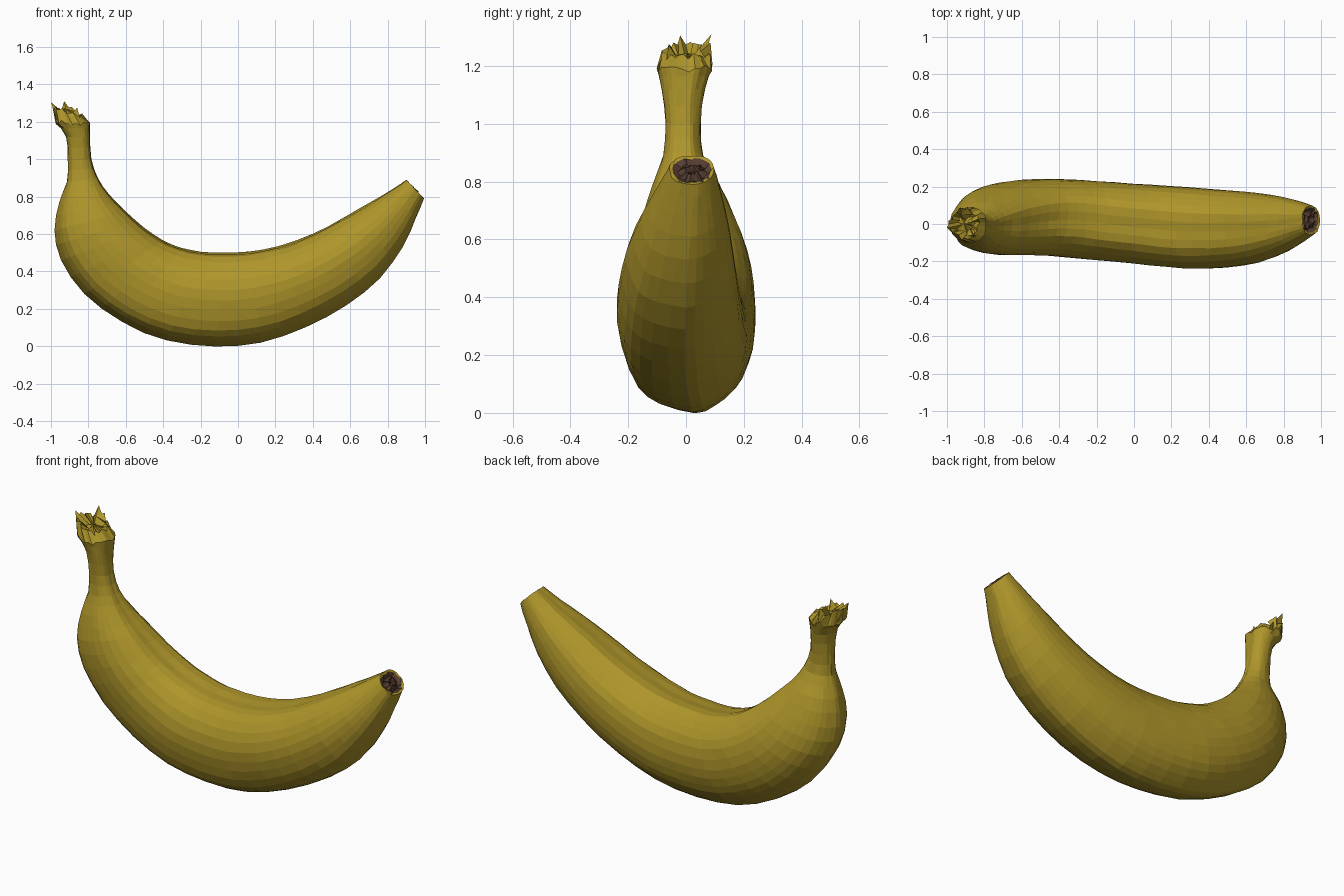
import bpy, bmesh, random
from mathutils import Vector

if "Cube" in bpy.data.objects:
    bpy.data.objects.remove(bpy.data.objects["Cube"])

random.seed(4)


def material(name, rgb):
    m = bpy.data.materials.new(name)
    m.diffuse_color = (*rgb, 1)
    m.use_nodes = True
    m.node_tree.nodes["Principled BSDF"].inputs["Base Color"].default_value = m.diffuse_color
    return m


YELLOW = material("banana yellow", (0.42, 0.30, 0.023))
BROWN = material("dry brown", (0.10, 0.052, 0.033))


def refine(pts, closed):
    """Insert a Catmull-Rom midpoint between neighbouring points."""
    n, out = len(pts), []
    get = lambda i: pts[i % n] if closed else pts[max(0, min(n - 1, i))]
    for i in range(n if closed else n - 1):
        out.append(pts[i])
        out.append(tuple((9 * (b + c) - a - d) / 16 for a, b, c, d in
                         zip(get(i - 1), get(i), get(i + 1), get(i + 2))))
    return out if closed else out + [pts[-1]]


# Cross-section: (sideways -1..1, 0 at outer curve .. 1 at inner curve)
section = refine([(.1, 0), (-.45, .06), (-.78, .17), (-.96, .38), (-1, .6),
                  (-.84, .81), (-.5, .96), (-.08, .985), (.38, 1), (.72, .88),
                  (.94, .72), (1, .5), (.92, .31), (.73, .16), (.42, .05)], True)

# Stations from stem to tip: outer x, outer z, inner x, inner z, centre y, half width
stations = refine([
    (-.975, 1.20, -.79, 1.195, -.005, .095),
    (-.92, 1.12, -.792, 1.12, -.01, .075),
    (-.91, 1.0, -.785, 1.0, -.01, .06),
    (-.915, .88, -.75, .9, -.01, .07),
    (-.955, .77, -.69, .81, 0, .115),
    (-.98, .62, -.6, .72, .01, .16),
    (-.945, .46, -.5, .63, .025, .19),
    (-.82, .28, -.4, .565, .035, .2),
    (-.62, .13, -.3, .525, .035, .205),
    (-.38, .03, -.2, .505, .025, .21),
    (-.12, 0, -.08, .5, .01, .212),
    (.12, .02, .06, .505, -.005, .215),
    (.36, .1, .22, .535, -.02, .217),
    (.58, .22, .4, .6, -.025, .207),
    (.76, .365, .57, .69, -.02, .185),
    (.88, .53, .71, .77, -.005, .15),
    (.95, .68, .82, .835, .01, .11),
    (.995, .79, .9, .89, .02, .078)], False)


def ring_points(st, jitter=0.0):
    xo, zo, xi, zi, yc, hw = st
    return [Vector((xo + (xi - xo) * v, yc + hw * u, zo + (zi - zo) * v)) +
            Vector([random.uniform(-jitter, jitter) for _ in range(3)])
            for u, v in section]


def loft(name, rings, mats, cap_start=None, cap_end=None, brown_from=None):
    """Skin rings; optional cap centre points; brown after a given ring."""
    bm = bmesh.new()
    rows = [[bm.verts.new(p) for p in r] for r in rings]
    n = len(rows[0])
    for k, (a, b) in enumerate(zip(rows, rows[1:])):
        for i in range(n):
            f = bm.faces.new((a[i], a[(i + 1) % n], b[(i + 1) % n], b[i]))
            f.material_index = int(brown_from is not None and k >= brown_from)
    for row, c, mi in ((rows[0], cap_start, 0), (rows[-1], cap_end, len(mats) - 1)):
        if c is not None:
            cv = bm.verts.new(c)
            for i in range(n):
                bm.faces.new((row[i], row[(i + 1) % n], cv)).material_index = mi
    bmesh.ops.recalc_face_normals(bm, faces=bm.faces[:])
    me = bpy.data.meshes.new(name)
    bm.to_mesh(me)
    bm.free()
    for m in mats:
        me.materials.append(m)
    ob = bpy.data.objects.new(name, me)
    bpy.context.collection.objects.link(ob)
    return ob


def shrink(ring, s, shift, jitter):
    c = sum(ring, Vector()) / len(ring)
    return [c + (p - c) * s + Vector(shift) +
            Vector([random.uniform(-jitter, jitter) for _ in range(3)]) for p in ring]


# Peel with a torn stem end and a sunken brown blossom tip
body = [ring_points(s, 0.0015) for s in stations]
tip = body[-1]
tip_rings = [shrink(tip, .86, (-.002, 0, -.002), .004),
             shrink(tip, .6, (-.012, 0, -.012), .006),
             shrink(tip, .3, (0, 0, 0), .006)]
tip_centre = sum(tip, Vector()) / len(tip) + Vector((-.015, 0, -.015))

torn = ring_points((-.985, 1.275, -.835, 1.235, .0, .078), .012)
hollow = shrink(torn, .55, (.01, 0, -.03), .014)
stem_centre = sum(torn, Vector()) / len(torn) + Vector((0, 0, -.01))
body[0] = [p + Vector((0, 0, random.uniform(-.015, .01))) for p in body[0]]
rings = [hollow, torn] + body + tip_rings
loft("banana_peel", rings, [YELLOW, BROWN], stem_centre, tip_centre, len(body) + 2)


# Torn flaps around the stem end
def flap(name, base_a, base_b, inner, point):
    bm = bmesh.new()
    v = [bm.verts.new(p) for p in (base_a, base_b, inner, point)]
    for tri in ((0, 1, 2), (0, 1, 3), (1, 2, 3), (2, 0, 3)):
        bm.faces.new([v[i] for i in tri])
    bmesh.ops.recalc_face_normals(bm, faces=bm.faces[:])
    me = bpy.data.meshes.new(name)
    bm.to_mesh(me)
    bm.free()
    me.materials.append(YELLOW)
    bpy.context.collection.objects.link(bpy.data.objects.new(name, me))


flap("stem_flap_left", (-.97, -.05, 1.21), (-.97, .04, 1.21), (-.90, 0, 1.22), (-1.0, -.02, 1.305))
flap("stem_flap_back", (-.95, .06, 1.24), (-.86, .06, 1.22), (-.91, .01, 1.22), (-.93, .088, 1.31))
flap("stem_flap_hook", (-.93, .05, 1.27), (-.86, .05, 1.25), (-.89, .085, 1.28), (-.89, .092, 1.20))
flap("stem_flap_front", (-.93, -.07, 1.20), (-.84, -.07, 1.20), (-.88, -.02, 1.21), (-.86, -.06, 1.275))
